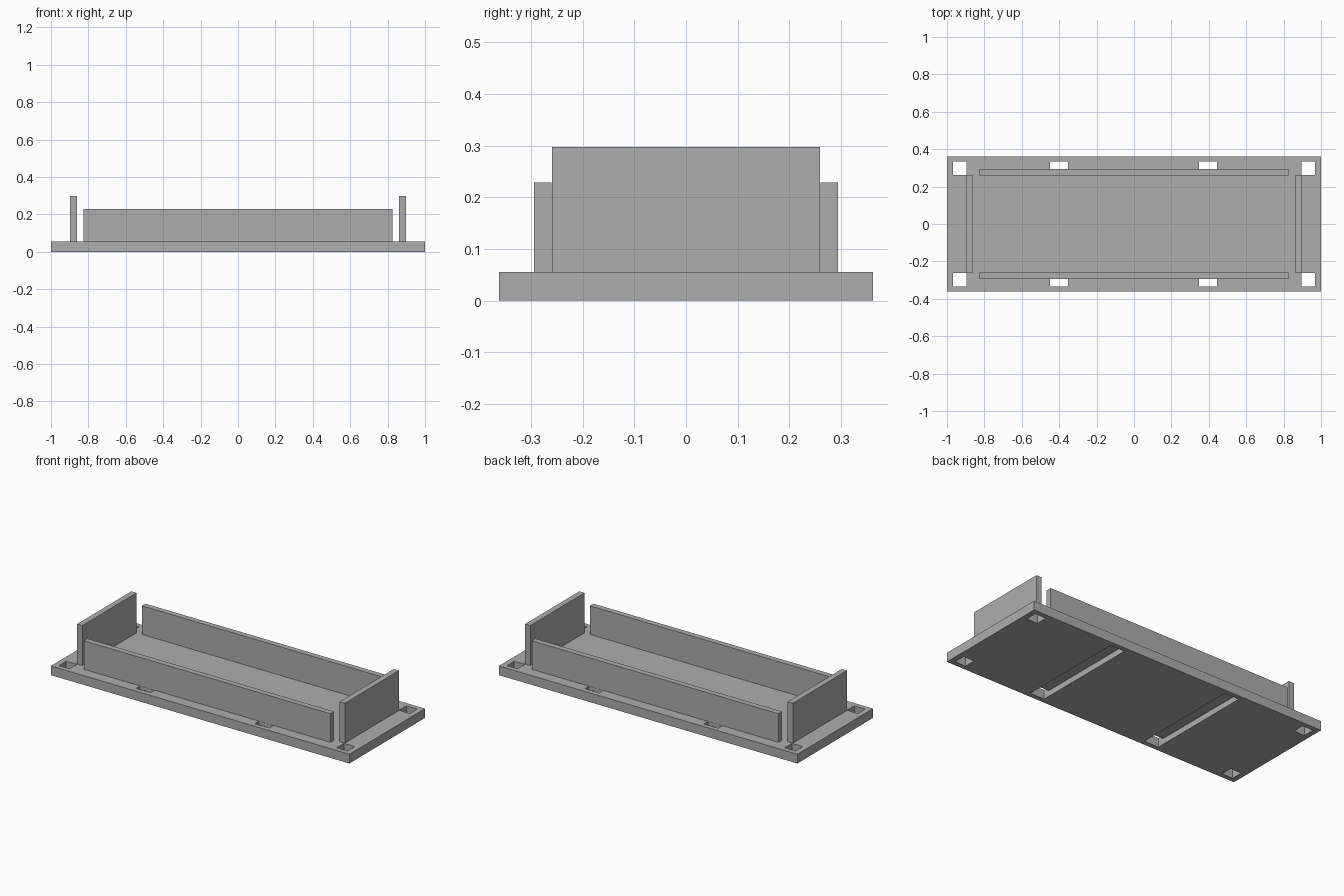
import bpy
import bmesh
from mathutils import Matrix, Vector

cube = bpy.data.objects.get("Cube")
if cube:
    bpy.data.objects.remove(cube, do_unlink=True)

grey = bpy.data.materials.new("plain grey")
grey.use_nodes = True
colour = (0.42, 0.42, 0.42, 1)
grey.diffuse_color = colour
grey.node_tree.nodes["Principled BSDF"].inputs["Base Color"].default_value = colour

PLATE = 0.056      # plate thickness
GROOVE = 0.035     # groove depth in the underside
RIM = 0.333        # outer edge of the holes in y


def boxes(name, spans):
    """One object from boxes given as (x0, x1, y0, y1, z0, z1)."""
    bm = bmesh.new()
    for x0, x1, y0, y1, z0, z1 in spans:
        centre = Vector((x0 + x1, y0 + y1, z0 + z1)) / 2
        size = Matrix.Diagonal((x1 - x0, y1 - y0, z1 - z0, 1))
        bmesh.ops.create_cube(bm, size=1, matrix=Matrix.Translation(centre) @ size)
    mesh = bpy.data.meshes.new(name)
    bm.to_mesh(mesh)
    bm.free()
    mesh.materials.append(grey)
    obj = bpy.data.objects.new(name, mesh)
    bpy.context.collection.objects.link(obj)
    return obj


def cut(obj, cutter):
    """Subtract the cutter, apply the result and remove the cutter."""
    mod = obj.modifiers.new("cut", "BOOLEAN")
    mod.operation = "DIFFERENCE"
    mod.solver = "EXACT"
    mod.object = cutter
    cutter.hide_render = True
    bpy.context.view_layer.objects.active = obj
    bpy.ops.object.modifier_apply(modifier=mod.name)
    bpy.data.objects.remove(cutter, do_unlink=True)


def span(a, b, side):
    return sorted((a * side, b * side))


# Base plate with strap grooves below, strap slots and corner holes
plate = boxes("base_plate", [(-1, 1, -0.362, 0.362, 0, PLATE)])
grooves, holes = [], []
for sx in (-1, 1):
    groove_x = (-0.45, -0.353) if sx < 0 else (0.347, 0.443)
    grooves.append((*groove_x, -RIM, RIM, -0.1, GROOVE))
    for sy in (-1, 1):
        holes.append((*groove_x, *span(0.295, RIM, sy), -0.1, 0.2))
        holes.append((*span(0.895, 0.967, sx), *span(0.263, RIM, sy), -0.1, 0.2))
cut(plate, boxes("groove_cutter", grooves))
cut(plate, boxes("hole_cutter", holes))

# Upright walls: long front and back, taller at the ends
for name, side in (("front_wall", -1), ("back_wall", 1)):
    boxes(name, [(-0.827, 0.827, *span(0.26, 0.294, side), PLATE, 0.229)])
for name, side in (("right_end_wall", -1), ("left_end_wall", 1)):
    boxes(name, [(*span(0.862, 0.897, side), -0.259, 0.259, PLATE, 0.298)])
